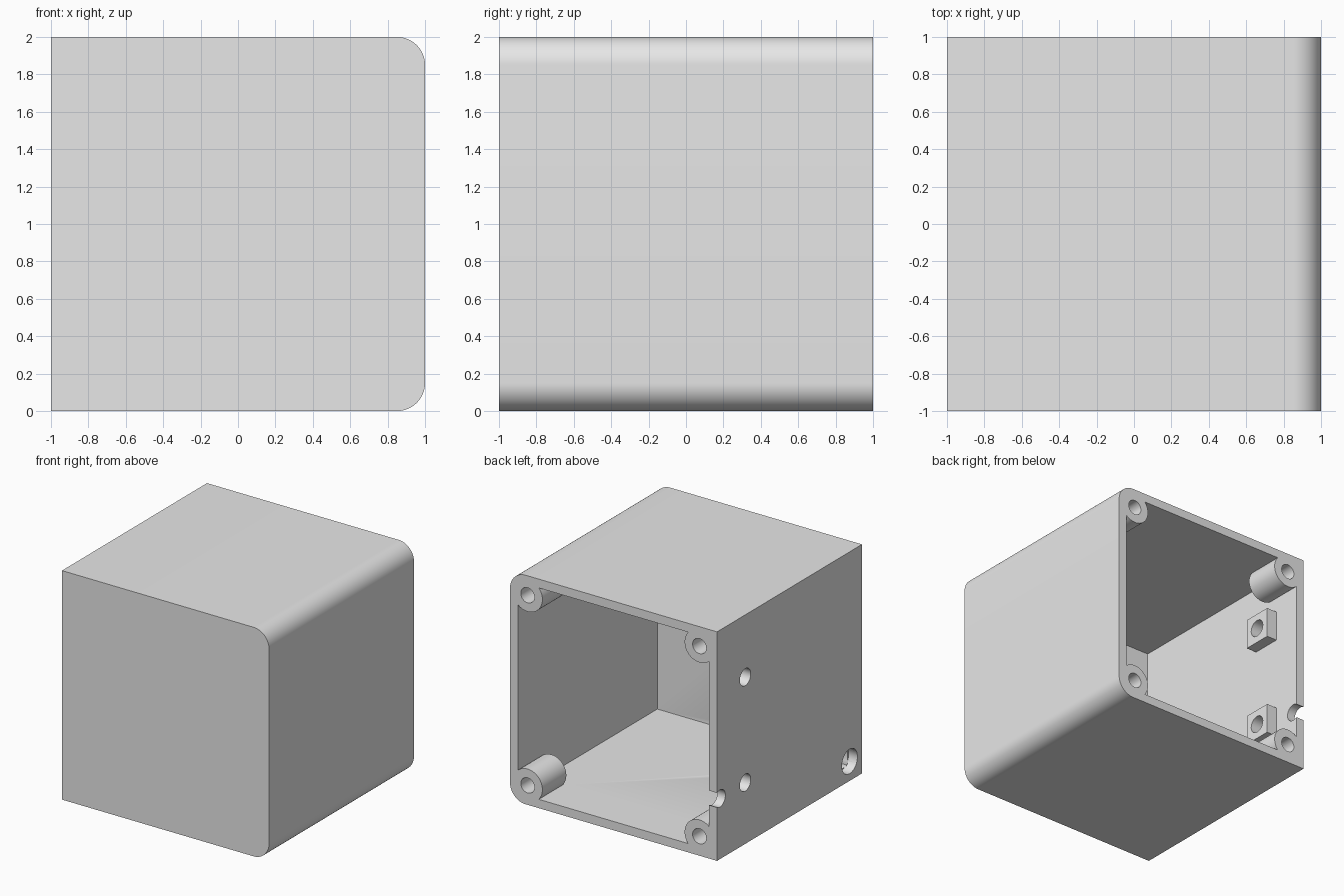
import bpy, bmesh, math
from mathutils import Matrix, Vector

if "Cube" in bpy.data.objects:
    bpy.data.objects.remove(bpy.data.objects["Cube"])

WALL = 0.077      # shell thickness
FILLET = 0.15     # outer corner radius on the right side
INSET = 0.17      # screw boss distance from the outer faces


def make_object(name, bm):
    bmesh.ops.recalc_face_normals(bm, faces=bm.faces[:])
    mesh = bpy.data.meshes.new(name)
    bm.to_mesh(mesh)
    bm.free()
    ob = bpy.data.objects.new(name, mesh)
    bpy.context.collection.objects.link(ob)
    return ob


def box(name, lo, hi):
    bm = bmesh.new()
    lo, hi = Vector(lo), Vector(hi)
    bmesh.ops.create_cube(bm, size=1, matrix=Matrix.Translation((lo + hi) / 2)
                          @ Matrix.Diagonal((*(hi - lo), 1)))
    return make_object(name, bm)


def rod(name, axis, a, b, u, z, r, sides=48):
    """Cylinder along x or y from a to b; u is the other horizontal coordinate."""
    m = (a + b) / 2
    if axis == 'X':
        mat = Matrix.Translation((m, u, z)) @ Matrix.Rotation(math.pi / 2, 4, 'Y')
    else:
        mat = Matrix.Translation((u, m, z)) @ Matrix.Rotation(math.pi / 2, 4, 'X')
    bm = bmesh.new()
    bmesh.ops.create_cone(bm, cap_ends=True, segments=sides, radius1=r, radius2=r,
                          depth=b - a, matrix=mat)
    return make_object(name, bm)


def subtract(target, cutters):
    bpy.context.view_layer.objects.active = target
    for c in cutters:
        mod = target.modifiers.new("cut", 'BOOLEAN')
        mod.operation = 'DIFFERENCE'
        mod.solver = 'EXACT'
        mod.object = c
        bpy.ops.object.modifier_apply(modifier=mod.name)
        bpy.data.objects.remove(c, do_unlink=True)


# Outer body: square profile, rounded on the two right corners, extruded in y
profile = [(-1, 2), (-1, 0)]
for cz, start in ((FILLET, -90), (2 - FILLET, 0)):
    for i in range(17):
        t = math.radians(start + 90 * i / 16)
        profile.append((1 - FILLET + FILLET * math.cos(t), cz + FILLET * math.sin(t)))
bm = bmesh.new()
face = bm.faces.new([bm.verts.new((x, -1, z)) for x, z in profile])
ext = bmesh.ops.extrude_face_region(bm, geom=[face])
bmesh.ops.translate(bm, vec=(0, 2, 0),
                    verts=[v for v in ext['geom'] if isinstance(v, bmesh.types.BMVert)])
body = make_object("enclosure", bm)

# Cavity open to the back, with screw bosses and mounting blocks left standing
cavity = box("cavity", (-1 + WALL, -1 + WALL, WALL), (1 - WALL, 1.2, 2 - WALL))
corners = [(sx * (1 - INSET), z) for sx in (-1, 1) for z in (INSET, 2 - INSET)]
mounts = [(0.61, 0.535), (0.61, 1.456)]
keep = [rod("boss", 'Y', 0.67, 1.3, x, z, 0.143) for x, z in corners]
keep += [box("mount_block", (-1, y - 0.132, z - 0.135), (-0.823, y + 0.132, z + 0.135))
         for y, z in mounts]
subtract(cavity, keep)
subtract(body, [cavity])

# Screw holes, mounting holes, cable hole and rim notch
holes = [rod("screw_hole", 'Y', 0.64, 1.1, x, z, 0.066, 32) for x, z in corners]
holes += [rod("mount_hole", 'X', -1.1, -0.75, y, z, 0.075, 32) for y, z in mounts]
holes.append(rod("cable_hole", 'X', -1.1, -0.915, -0.83, 0.17, 0.107))
holes.append(rod("rim_notch", 'X', -1.1, -0.9, 0.96, 0.53, 0.075, 32))
subtract(body, holes)

# Single grey material
grey = bpy.data.materials.new("light_grey")
grey.diffuse_color = (0.8, 0.8, 0.8, 1)
grey.use_nodes = True
grey.node_tree.nodes["Principled BSDF"].inputs["Base Color"].default_value = grey.diffuse_color
body.data.materials.clear()
body.data.materials.append(grey)
for p in body.data.polygons:
    p.material_index = 0

bpy.ops.object.select_all(action='DESELECT')
body.select_set(True)
bpy.context.view_layer.objects.active = body
bpy.ops.object.shade_smooth_by_angle(angle=math.radians(30))
